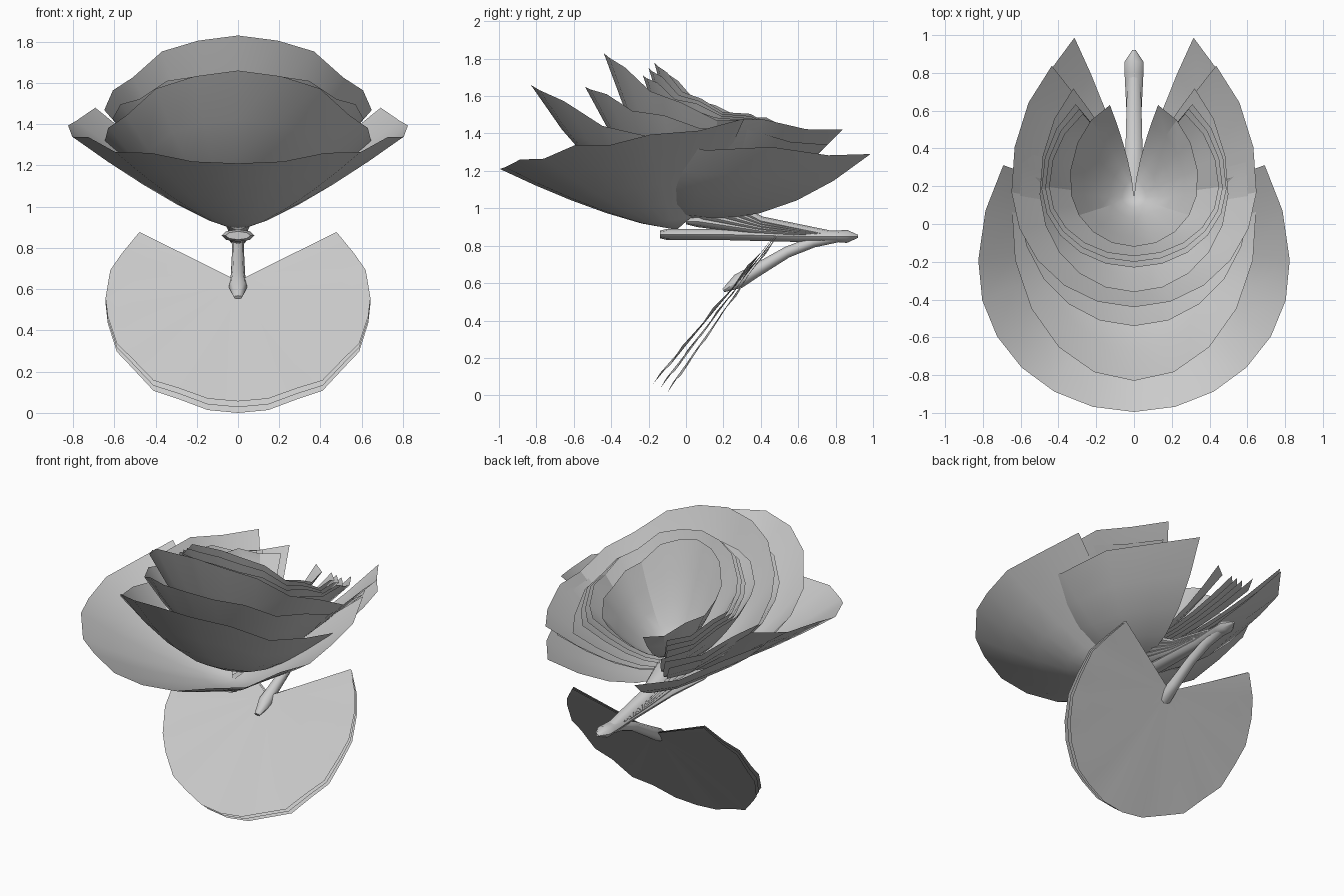
import bpy, math
from mathutils import Vector

if "Cube" in bpy.data.objects:
    bpy.data.objects.remove(bpy.data.objects["Cube"])

mat = bpy.data.materials.new("pale_grey")
mat.diffuse_color = (0.6, 0.6, 0.6, 1)
mat.use_nodes = True
mat.node_tree.nodes["Principled BSDF"].inputs["Base Color"].default_value = mat.diffuse_color


def make(name, verts, faces, angle=25):
    me = bpy.data.meshes.new(name)
    me.from_pydata([tuple(v) for v in verts], [], faces)
    me.materials.append(mat)
    ob = bpy.data.objects.new(name, me)
    bpy.context.collection.objects.link(ob)
    bpy.context.view_layer.objects.active = ob
    ob.select_set(True)
    bpy.ops.object.shade_smooth_by_angle(angle=math.radians(angle))
    ob.select_set(False)
    return ob


def fan(name, base, rim, segs, power, wave, tilt=0, hug=0, rings=5):
    """Cupped fan from a base point out to a rim function of u in -1..1.
    tilt is the y slope of the cup floor, hug pulls the end edges to the centre."""
    base = Vector(base)
    verts, faces = [base], []
    for r in range(1, rings + 1):
        t = r / rings
        for i in range(segs + 1):
            u = 2 * i / segs - 1
            d = Vector(rim(u)) - base
            # gentle pleats, left flat at the middle and the two ends
            flat = abs(2 * i - segs) <= 2 or i in (0, segs)
            ripple = 0 if flat else wave * t * t * (-1) ** i
            floor = tilt * d.y
            verts.append(base + Vector((d.x * t ** (1 + hug * u ** 4), d.y * t,
                                        floor * t + (d.z - floor) * t ** power + ripple)))
    n = segs + 1
    for i in range(segs):
        faces.append((0, 1 + i, 2 + i))
        for r in range(rings - 1):
            a = 1 + r * n + i
            faces.append((a, a + n, a + n + 1, a + 1))
    return make(name, verts, faces)


def cup_petal(name, base, cy, rx, ry, spread, zf, zs, ze, power, tilt):
    """Petal whose rim is an egg-shaped arc open at the back; heights at front, side, end."""
    def rim(u):
        a = math.radians(spread) * u
        c = math.cos(a)
        if c > 0:
            y, z = cy - ry * c, zs + (zf - zs) * c ** 1.6
        else:
            k = c / math.cos(math.radians(spread))
            y, z = cy - 1.3 * ry * c, zs + (ze - zs) * k
        return rx * math.sin(a), y, z
    return fan(name, base, rim, 16, power, .016, tilt, .5)


def tube(name, path, widths, heights, sides=8):
    """Flattened tapering tube along a path in the x = 0 plane."""
    pts = [Vector((0, y, z)) for y, z in path]
    verts, faces = [], []
    for k, p in enumerate(pts):
        d = (pts[min(k + 1, len(pts) - 1)] - pts[max(k - 1, 0)]).normalized()
        up = d.cross(Vector((1, 0, 0)))
        for s in range(sides):
            a = 2 * math.pi * s / sides
            verts.append(p + Vector((widths[k] * math.cos(a), 0, 0)) + up * heights[k] * math.sin(a))
    for k in range(len(pts) - 1):
        for s in range(sides):
            a, b = k * sides + s, k * sides + (s + 1) % sides
            faces.append((a, b, b + sides, a + sides))
    faces += [tuple(range(sides)), tuple(range((len(pts) - 1) * sides, len(pts) * sides))]
    return make(name, verts, faces, 50)


# Nested petals: base y, base z, centre y, rx, ry, spread,
# z front, z side, z end, cup power, floor tilt
petals = [
    (-.05, .885, -.23, .825, .765, 123, 1.21, 1.37, 1.48, 1.4, 0),
    (.00, .95, .02, .65, .85, 151, 1.66, 1.33, 1.29, 2.0, -.13),
    (.03, .98, .12, .61, .66, 138, 1.65, 1.44, 1.34, 1.8, -.16),
    (.05, 1.00, .21, .65, .65, 138, 1.83, 1.48, 1.42, 1.8, -.18),
    (.10, 1.02, .18, .50, .54, 140, 1.64, 1.50, 1.36, 1.7, -.2),
    (.11, 1.04, .20, .49, .43, 141, 1.71, 1.51, 1.38, 1.7, -.2),
    (.12, 1.06, .20, .47, .40, 142, 1.75, 1.52, 1.40, 1.7, -.2),
    (.13, 1.08, .20, .45, .37, 143, 1.78, 1.53, 1.42, 1.7, -.2),
    (.14, 1.10, .22, .34, .34, 158, 1.74, 1.52, 1.42, 1.7, -.2),
]
for k, (by, bz, *shape) in enumerate(petals):
    cup_petal(f"petal_{k + 1}", (0, by, bz), *shape)

# Petal stalks fanning out of the stem head
for k in range(5):
    z = .93 + .03 * k
    tube(f"petal_stalk_{k + 1}", [(.0 + .03 * k, z), (.06 + .03 * k, z), (.4, z * .45 + .46), (.8, .85)],
         (.03, .07, .045, .035), (.015, .03, .025, .025))

# Main stem lying under the flower
tube("stem", [(-.14, .86), (-.1, .86), (.2, .86), (.6, .85), (.8, .85), (.86, .85), (.92, .85)],
     (.06, .08, .05, .04, .05, .05, .01), (.02, .03, .03, .03, .03, .035, .008))

# Curved leaf stalk
tube("leaf_stalk", [(.82, .85), (.68, .82), (.54, .765), (.38, .67), (.28, .61), (.2, .56)],
     (.04, .03, .03, .035, .045, .02), (.03, .03, .03, .035, .04, .01))

# Leaf made of three close layers
for k in range(3):
    def leaf_rim(u, k=k):
        a = math.radians(132) * u
        z = .52 - .52 * math.cos(a)
        lift = k * (1 + math.cos(a)) / 2
        return .643 * math.sin(a), -.11 + .7 * z - .035 * lift, z + .028 * lift
    fan(f"leaf_layer_{k + 1}", (0, .33 - .01 * k, .64), leaf_rim, 20, 1.0, .012)
